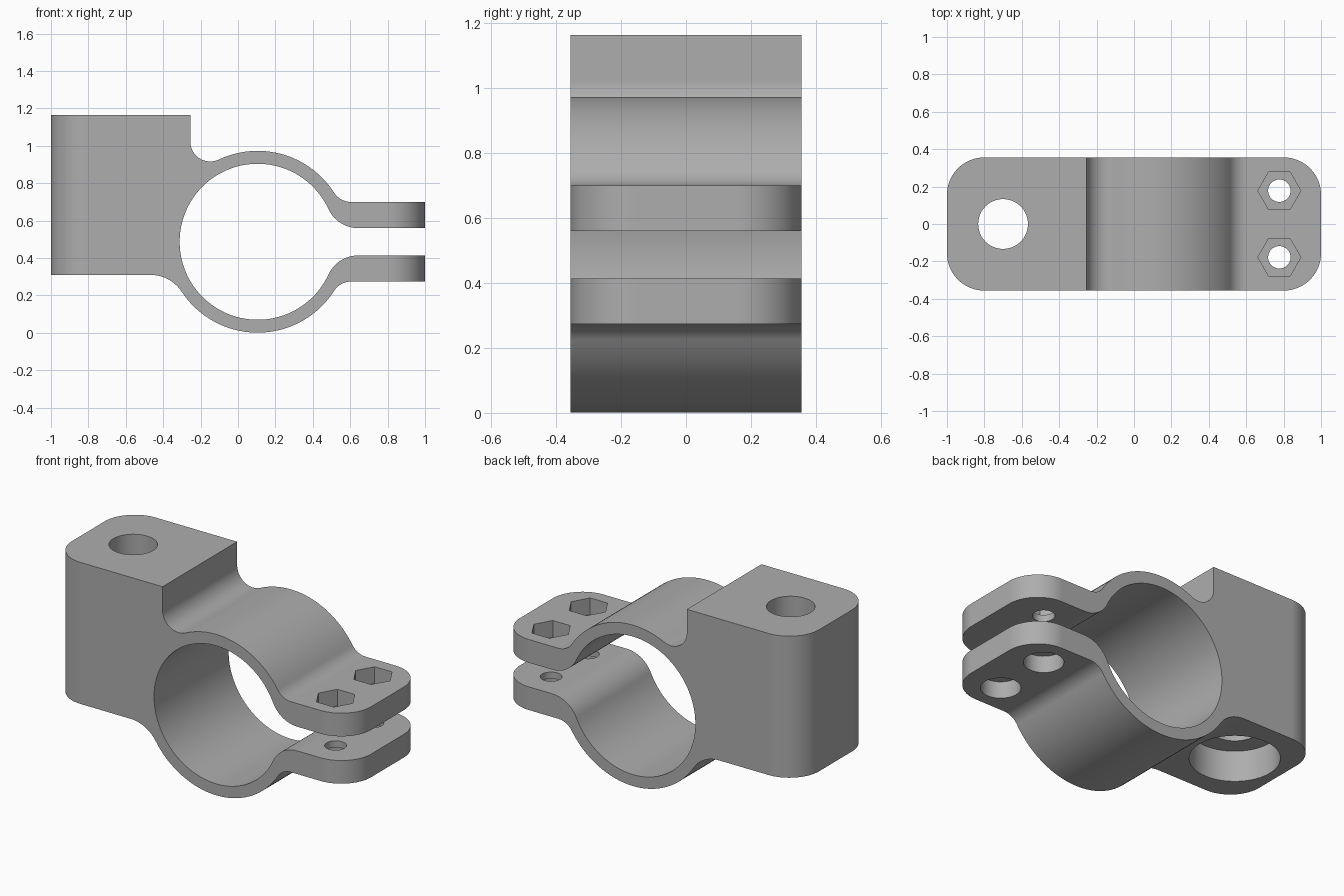
import bpy, bmesh
from math import sin, cos, radians, degrees, atan2, sqrt, pi

if "Cube" in bpy.data.objects:
    bpy.data.objects.remove(bpy.data.objects["Cube"])

CX, CZ = 0.105, 0.487          # ring centre
OUTER, BORE = 0.486, 0.417     # ring radii
HALF_Y = 0.356
FAR = 1.1                      # overshoot trimmed by the rounded envelope
BLOCK_BOTTOM, BLOCK_TOP, BLOCK_SIDE = 0.31, 1.165, -0.255
LUG_LOW, LUG_HIGH = 0.56, 0.70

grey = bpy.data.materials.new("plain_grey")
grey.use_nodes = True
COLOUR = (0.42, 0.42, 0.42, 1)
grey.diffuse_color = COLOUR
grey.node_tree.nodes["Principled BSDF"].inputs["Base Color"].default_value = COLOUR


def arc(cx, cy, r, start, end):
    n = max(6, int(abs(end - start) / 3))
    angles = [radians(start + (end - start) * i / n) for i in range(n + 1)]
    return [(cx + r * cos(a), cy + r * sin(a)) for a in angles]


def prism(name, points, low, high, along_y=False):
    """Extrude a closed outline along z, or along y for an x-z outline."""
    bm = bmesh.new()
    place = (lambda p: (p[0], low, p[1])) if along_y else (lambda p: (p[0], p[1], low))
    face = bm.faces.new([bm.verts.new(place(p)) for p in points])
    new = bmesh.ops.extrude_face_region(bm, geom=[face])["geom"]
    offset = (0, high - low, 0) if along_y else (0, 0, high - low)
    bmesh.ops.translate(bm, vec=offset,
                        verts=[v for v in new if isinstance(v, bmesh.types.BMVert)])
    bmesh.ops.recalc_face_normals(bm, faces=bm.faces)
    mesh = bpy.data.meshes.new(name)
    bm.to_mesh(mesh)
    bm.free()
    mesh.materials.append(grey)
    obj = bpy.data.objects.new(name, mesh)
    bpy.context.collection.objects.link(obj)
    return obj


def combine(target, tool, operation):
    mod = target.modifiers.new("cut", "BOOLEAN")
    mod.operation, mod.solver, mod.object = operation, "EXACT", tool
    bpy.context.view_layer.objects.active = target
    bpy.ops.object.modifier_apply(modifier=mod.name)
    bpy.data.objects.remove(tool)


def drill(x, y, r, low, high, sides=64):
    circle = [(x + r * cos(2 * pi * i / sides), y + r * sin(2 * pi * i / sides))
              for i in range(sides)]
    combine(clamp, prism("hole_cutter", circle, low, high), "DIFFERENCE")


def lug_fillet(ring, r, height):
    """Fillet from a ring into a lug surface; also returns the tangent angle."""
    dz = height + r - CZ
    dx = sqrt((ring + r) ** 2 - dz ** 2)
    t = degrees(atan2(dz, dx))
    return arc(CX + dx, CZ + dz, r, t + 180, 270), t


def flip(points):
    return [(x, 2 * CZ - z) for x, z in points]


# Clamp outline: split ring, two lugs and mounting block
inside, t_in = lug_fillet(BORE, 0.177, LUG_LOW)
outside, t_out = lug_fillet(OUTER, 0.107, LUG_HIGH)

r_low = 0.2
dz = BLOCK_BOTTOM - r_low - CZ
dx = -sqrt((OUTER + r_low) ** 2 - dz ** 2)
t_low = degrees(atan2(dz, dx))
block_low = arc(CX + dx, CZ + dz, r_low, t_low + 180, 90)

r_up = 0.107
ux = BLOCK_SIDE + r_up - CX
uz = sqrt((OUTER + r_up) ** 2 - ux ** 2)
t_up = degrees(atan2(uz, ux))
block_up = arc(CX + ux, CZ + uz, r_up, 180, t_up + 180)

outline = [(FAR, LUG_LOW)] + inside[::-1]
outline += arc(CX, CZ, BORE, t_in, 360 - t_in)[1:-1]
outline += flip(inside) + flip([(FAR, LUG_LOW), (FAR, LUG_HIGH)]) + flip(outside[::-1])
outline += arc(CX, CZ, OUTER, -t_out, t_low)[1:-1]
outline += block_low + [(-FAR, BLOCK_BOTTOM), (-FAR, BLOCK_TOP), (BLOCK_SIDE, BLOCK_TOP)]
outline += block_up + arc(CX, CZ, OUTER, t_up, t_out)[1:-1]
outline += outside + [(FAR, LUG_HIGH)]
clamp = prism("pipe_clamp", outline, -0.4, 0.4, along_y=True)

# Rounded vertical corners
R = 0.2
corners = []
for sx, sy, start in ((1, 1, 0), (-1, 1, 90), (-1, -1, 180), (1, -1, 270)):
    corners += arc(sx * (1 - R), sy * (HALF_Y - R), R, start, start + 90)
combine(clamp, prism("corner_envelope", corners, -0.2, 1.4), "INTERSECT")

# Mounting hole with counterbore underneath
drill(-0.7, 0, 0.133, 0.2, 1.3)
drill(-0.7, 0, 0.243, 0.2, BLOCK_BOTTOM + 0.185)

# Bolt holes, hexagonal nut pockets above and head recesses below
for y in (-0.178, 0.178):
    drill(0.777, y, 0.06, 0.1, 0.9, 32)
    drill(0.777, y, 0.115, LUG_HIGH - 0.1, 0.9, 6)
    drill(0.777, y, 0.108, 0.1, 2 * CZ - LUG_HIGH + 0.1, 48)

# Smooth curved faces, crisp edges
bpy.ops.object.select_all(action="DESELECT")
clamp.select_set(True)
bpy.context.view_layer.objects.active = clamp
bpy.ops.object.shade_smooth_by_angle(angle=radians(25))
weighted = clamp.modifiers.new("clean_shading", "WEIGHTED_NORMAL")
weighted.keep_sharp = True
